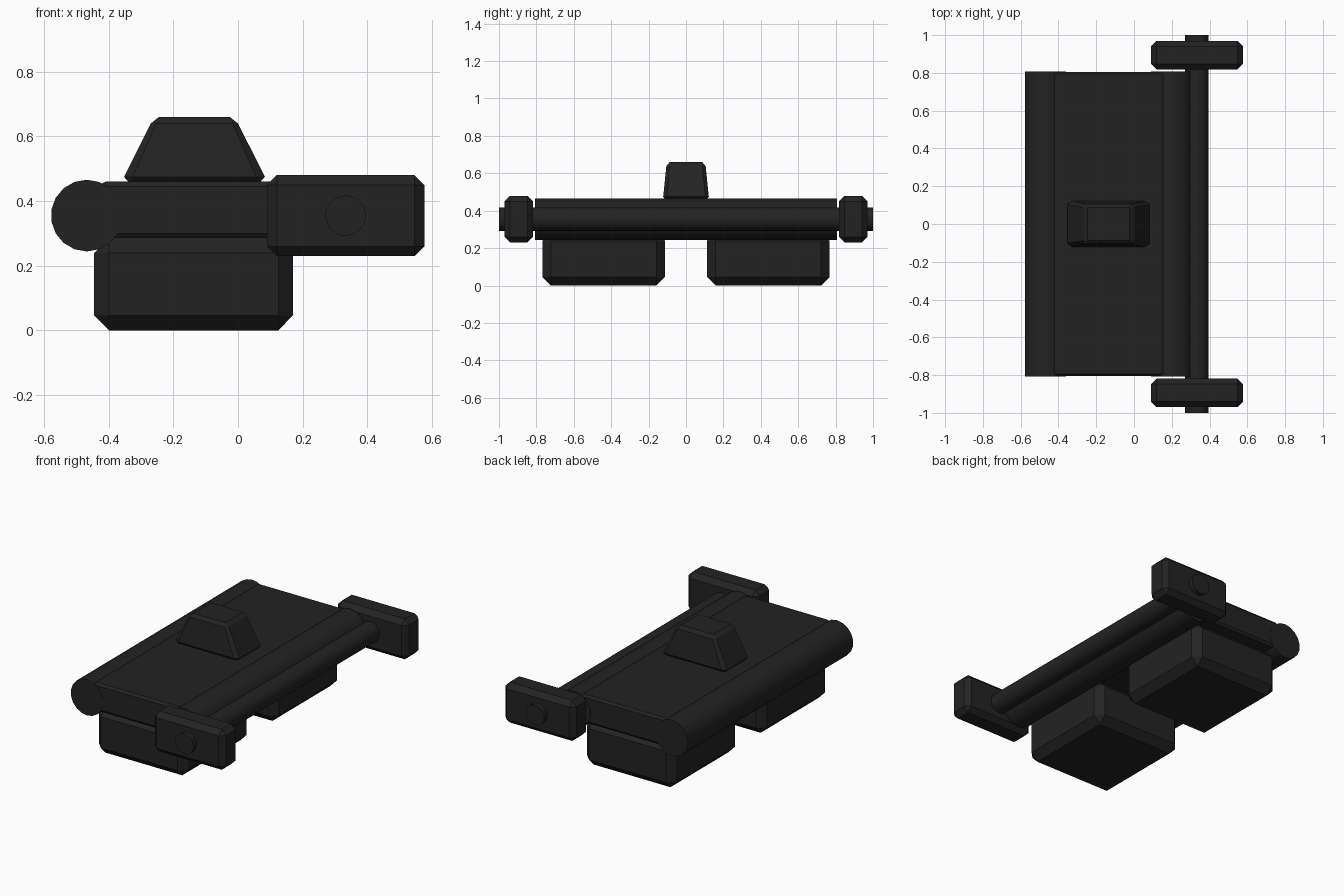
import bpy, bmesh, math
from mathutils import Vector

cube = bpy.data.objects.get("Cube")
if cube:
    bpy.data.objects.remove(cube, do_unlink=True)

black = bpy.data.materials.new("matte black")
black.use_nodes = True
colour = (0.0165, 0.0165, 0.0165, 1)
black.diffuse_color = colour
black.node_tree.nodes["Principled BSDF"].inputs["Base Color"].default_value = colour


def finish(name, bm, smooth=False):
    mesh = bpy.data.meshes.new(name)
    bmesh.ops.recalc_face_normals(bm, faces=bm.faces[:])
    bm.to_mesh(mesh)
    bm.free()
    mesh.materials.append(black)
    obj = bpy.data.objects.new(name, mesh)
    bpy.context.collection.objects.link(obj)
    if smooth:
        bpy.ops.object.select_all(action='DESELECT')
        obj.select_set(True)
        bpy.context.view_layer.objects.active = obj
        bpy.ops.object.shade_smooth_by_angle(angle=math.radians(35))
    return obj


def block(name, low, high, chamfer, taper=(1, 1)):
    """Chamfered box between two corners; taper scales the top face."""
    low, high, chamfer = Vector(low), Vector(high), Vector(chamfer)
    mid, size = (low + high) / 2, high - low
    bm = bmesh.new()
    bmesh.ops.create_cube(bm, size=1)
    # chamfer in units of the cut, so each axis keeps its own width
    for v in bm.verts:
        v.co = Vector(c * s / k for c, s, k in zip(v.co, size, chamfer))
    bmesh.ops.bevel(bm, geom=bm.edges[:], offset=1, segments=1,
                    profile=0.5, affect='EDGES')
    for v in bm.verts:
        p = Vector(c * k for c, k in zip(v.co, chamfer))
        t = p.z / size.z + 0.5
        p.x *= 1 + (taper[0] - 1) * t
        p.y *= 1 + (taper[1] - 1) * t
        v.co = p + mid
    return finish(name, bm)


def rod(name, x, z, radius, length, sides):
    """Round bar lying along y."""
    bm = bmesh.new()
    bmesh.ops.create_cone(bm, cap_ends=True, segments=sides, radius1=radius,
                          radius2=radius, depth=length)
    for v in bm.verts:
        v.co = Vector((v.co.x + x, v.co.z, v.co.y + z))
    return finish(name, bm, smooth=True)


# main deck with a round bar along each long edge
block("deck", (-0.44, -0.805, 0.285), (0.17, 0.805, 0.46), (0.03, 0.012, 0.015))
rod("left_edge_bar", 0.20, 0.355, 0.111, 1.614, 18)
rod("right_edge_bar", -0.468, 0.355, 0.111, 1.614, 18)

# tapered knob on top
block("top_knob", (-0.363, -0.124, 0.455), (0.093, 0.124, 0.66),
      (0.028, 0.02, 0.02), taper=(0.55, 0.83))

# axle with an end block at either side, and the two feet
rod("axle", 0.333, 0.355, 0.0625, 2.0, 24)
for label, s in (("front", -1), ("back", 1)):
    ends = sorted((s * 0.818, s * 0.97))
    block(label + "_end_block", (0.09, ends[0], 0.23), (0.577, ends[1], 0.48),
          (0.03, 0.03, 0.03))
    ends = sorted((s * 0.113, s * 0.768))
    block(label + "_foot", (-0.445, ends[0], 0), (0.17, ends[1], 0.285),
          (0.045, 0.045, 0.046))
